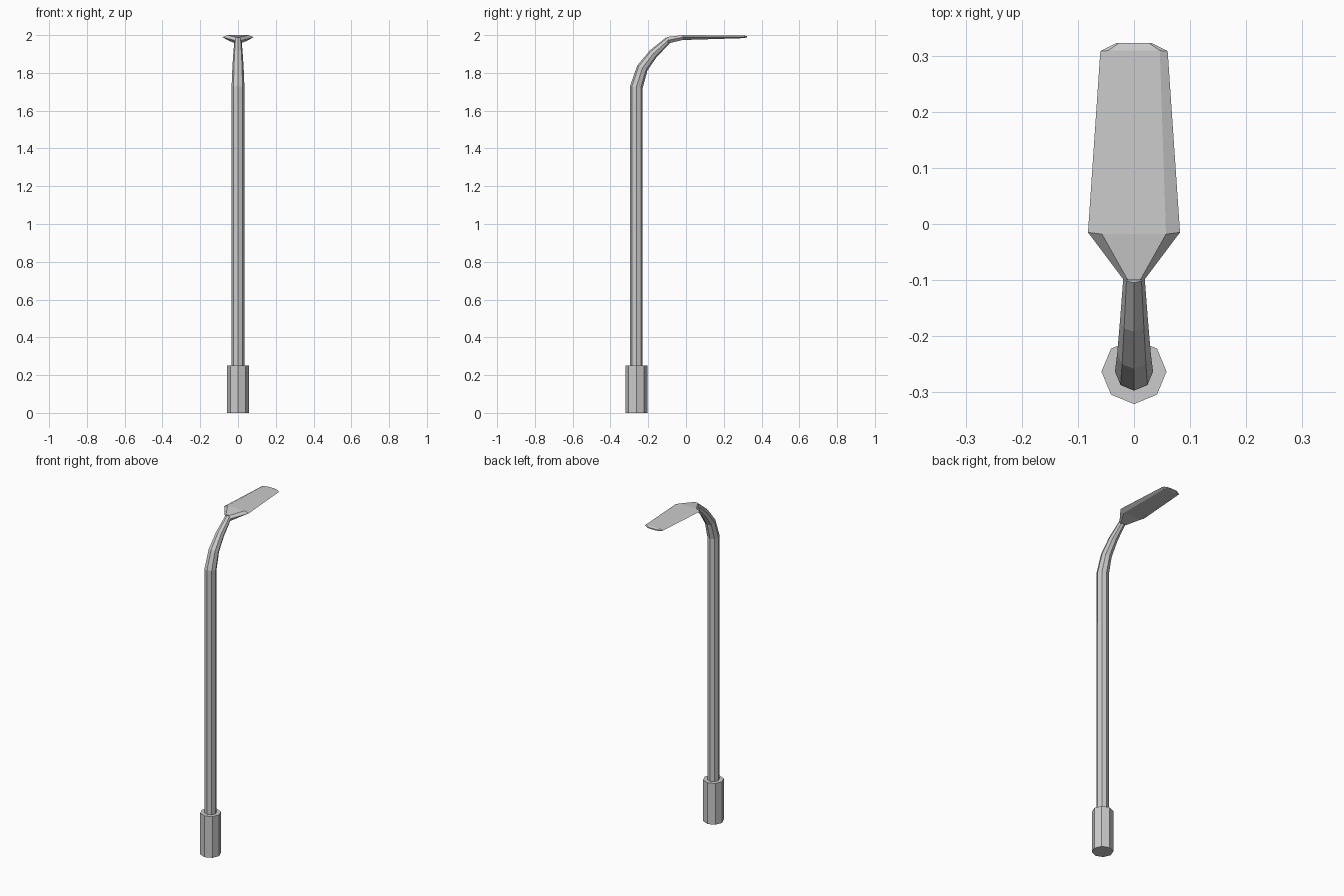
import bpy, bmesh
from math import cos, sin, pi, radians
from mathutils import Vector

if "Cube" in bpy.data.objects:
    bpy.data.objects.remove(bpy.data.objects["Cube"])

POLE_Y = -0.263


def loft(name, rings):
    """Skin a list of equal-length point rings and cap both ends."""
    bm = bmesh.new()
    loops = [[bm.verts.new(p) for p in ring] for ring in rings]
    n = len(loops[0])
    for a, b in zip(loops, loops[1:]):
        for i in range(n):
            j = (i + 1) % n
            bm.faces.new((a[i], a[j], b[j], b[i]))
    bm.faces.new(loops[0][::-1])
    bm.faces.new(loops[-1])
    bmesh.ops.recalc_face_normals(bm, faces=bm.faces)
    mesh = bpy.data.meshes.new(name)
    bm.to_mesh(mesh)
    bm.free()
    obj = bpy.data.objects.new(name, mesh)
    bpy.context.collection.objects.link(obj)
    return obj


def octagon(y, z, r, tilt):
    """Eight-sided ring tilted forward (towards +y) by tilt degrees."""
    t = radians(tilt)
    side, depth = Vector((1, 0, 0)), Vector((0, cos(t), -sin(t)))
    return [Vector((0, y, z)) + side * r * cos(k * pi / 4) + depth * r * sin(k * pi / 4)
            for k in range(8)]


def head_section(y, half, inner, z_mid, z_top, z_bot, bevel=0.0):
    """Flat six-sided lamp section; bevel pushes the inner corners along y."""
    return [(half, y, z_mid), (inner, y + bevel, z_top), (-inner, y + bevel, z_top),
            (-half, y, z_mid), (-inner, y + bevel, z_bot), (inner, y + bevel, z_bot)]


# Base sleeve
loft("base_sleeve", [octagon(POLE_Y, z, 0.058, 0) for z in (0, 0.25)])

# Pole with curved, tapering arm: y, z, radius, tilt
path = [(POLE_Y, 0.2, 0.034, 0), (POLE_Y, 1.725, 0.034, 8), (-0.231, 1.826, 0.030, 26),
        (-0.173, 1.902, 0.025, 42), (-0.095, 1.972, 0.019, 60)]
loft("pole_and_arm", [octagon(*p) for p in path])

# Lamp head: narrow neck, wide shoulder, tapered front and bevelled tip
loft("lamp_head", [
    head_section(-0.100, 0.018, 0.011, 1.972, 1.990, 1.955),
    head_section(-0.015, 0.082, 0.057, 1.989, 2.000, 1.974, -0.003),
    head_section(0.308, 0.060, 0.046, 1.991, 1.998, 1.984, 0.001),
    head_section(0.323, 0.030, 0.026, 1.991, 1.994, 1.988),
])
